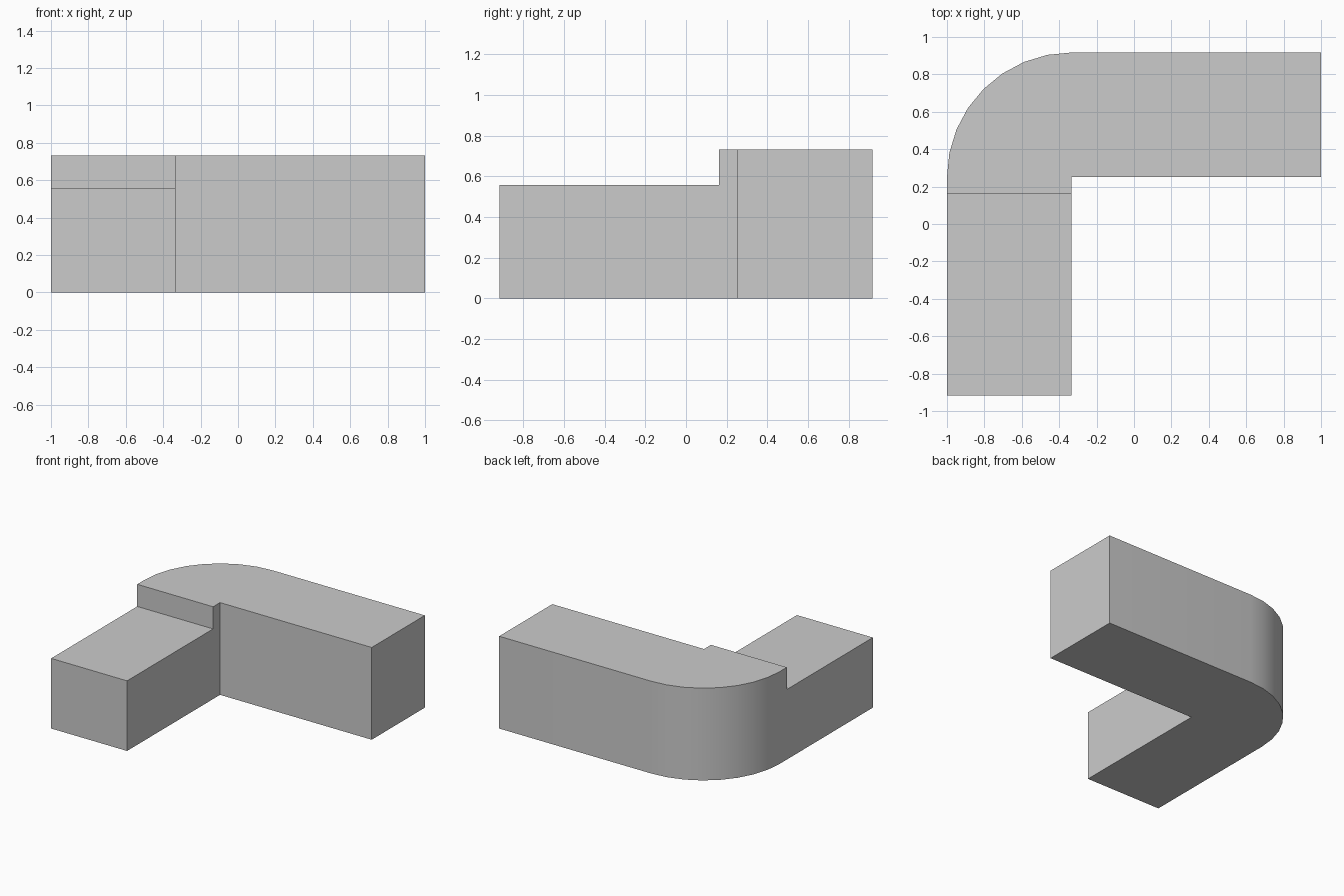
import bpy
import bmesh
from math import cos, sin, pi

if "Cube" in bpy.data.objects:
    bpy.data.objects.remove(bpy.data.objects["Cube"])

HALF_Y, INNER_X, INNER_Y = 0.917, -0.333, 0.25
STEP_Y, LOW, HIGH = 0.163, 0.557, 0.733
RADIUS, SEGMENTS = 0.667, 8


def prism(name, outline, z0, z1):
    """Extrude a counter-clockwise outline from z0 to z1."""
    mesh = bpy.data.meshes.new(name)
    bm = bmesh.new()
    face = bm.faces.new([bm.verts.new((x, y, z0)) for x, y in outline])
    top = bmesh.ops.extrude_face_region(bm, geom=[face], use_keep_orig=True)["geom"]
    bmesh.ops.translate(bm, vec=(0, 0, z1 - z0),
                        verts=[g for g in top if isinstance(g, bmesh.types.BMVert)])
    bmesh.ops.recalc_face_normals(bm, faces=bm.faces)
    bm.to_mesh(mesh)
    bm.free()
    obj = bpy.data.objects.new(name, mesh)
    bpy.context.collection.objects.link(obj)
    return obj


# L-shaped body with a rounded outer corner
corner = [(INNER_X + RADIUS * cos(a), INNER_Y + RADIUS * sin(a))
          for a in (pi / 2 + pi / 2 * i / SEGMENTS for i in range(SEGMENTS + 1))]
outline = [(-1, -HALF_Y), (INNER_X, -HALF_Y), (INNER_X, INNER_Y),
           (1, INNER_Y), (1, HALF_Y)] + corner
body = prism("corner_body", outline, 0, HIGH)

# Cutter that lowers the front arm
cutter = prism("step_cutter", [(-1.2, -1.2), (0, -1.2), (0, STEP_Y), (-1.2, STEP_Y)], LOW, 1)
cutter.hide_render = True
cut = body.modifiers.new("step", "BOOLEAN")
cut.operation = "DIFFERENCE"
cut.solver = "EXACT"
cut.object = cutter

# Apply the cut, then smooth only the rounded corner
bpy.context.view_layer.objects.active = body
body.select_set(True)
bpy.ops.object.modifier_apply(modifier=cut.name)
bpy.data.objects.remove(cutter)
bpy.ops.object.shade_smooth_by_angle(angle=pi / 6)
